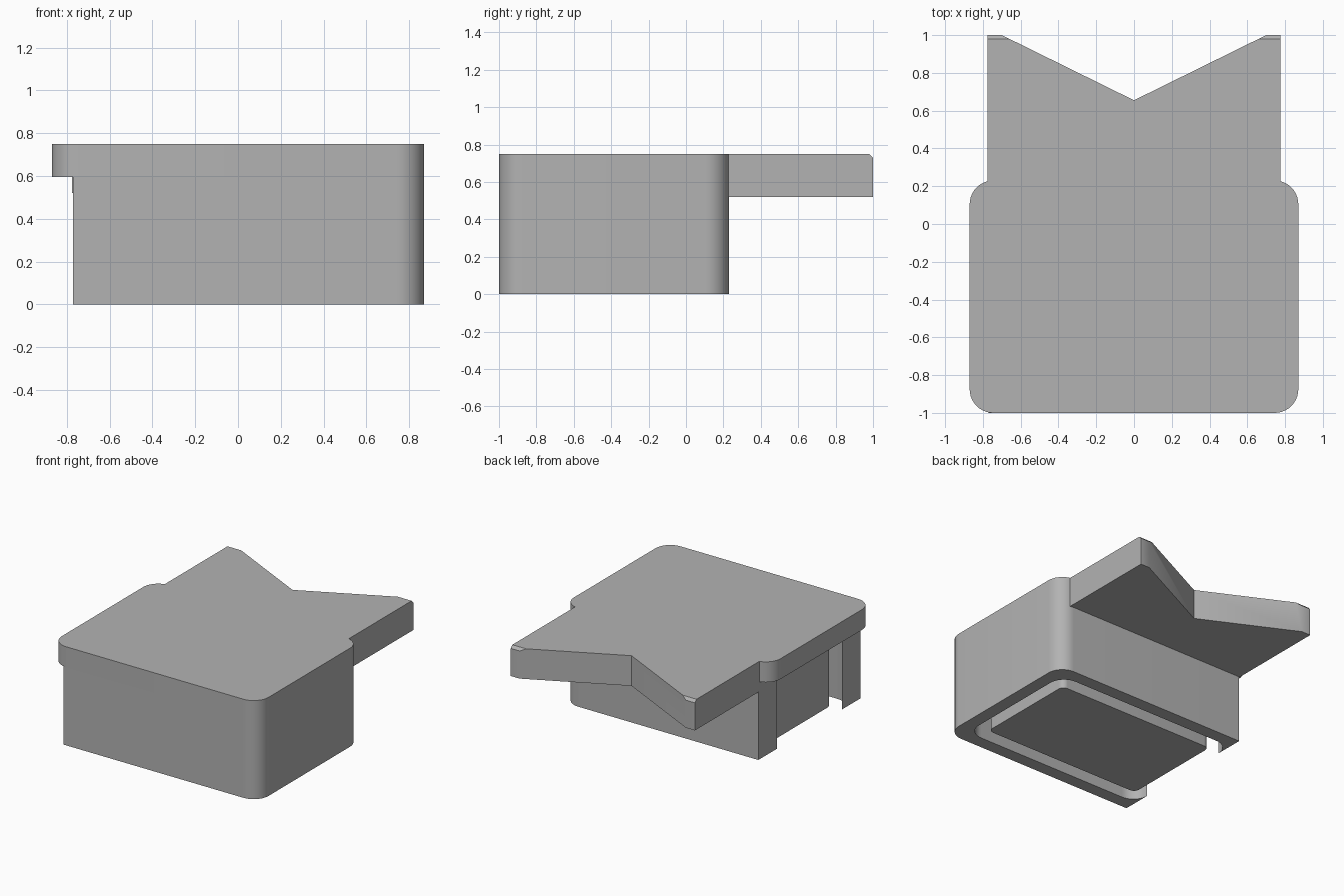
import bpy
import bmesh
from math import cos, sin, radians

if "Cube" in bpy.data.objects:
    bpy.data.objects.remove(bpy.data.objects["Cube"])

# Single plain grey
GREY = (0.45, 0.45, 0.45, 1)
grey = bpy.data.materials.new("plain grey")
grey.use_nodes = True
grey.diffuse_color = GREY
grey.node_tree.nodes["Principled BSDF"].inputs["Base Color"].default_value = GREY

# Main dimensions
TOP, LIP, WING_BOTTOM = 0.75, 0.595, 0.52
HALF_X, FRONT, BACK = 0.87, -1.0, 0.23
RADIUS, WALL = 0.125, 0.1
OPEN_X = -HALF_X + WALL          # the open side of the walls


def arc(cx, cy, r, start, end, steps=10):
    angles = [radians(start + (end - start) * i / steps) for i in range(steps + 1)]
    return [(cx + r * cos(a), cy + r * sin(a)) for a in angles]


def rounded_rect(x, y0, y1, r):
    return (arc(x - r, y0 + r, r, -90, 0) + arc(x - r, y1 - r, r, 0, 90)
            + arc(r - x, y1 - r, r, 90, 180) + arc(r - x, y0 + r, r, 180, 270))


def prism(name, outline, z0, z1, chamfer_y=None):
    bm = bmesh.new()
    base = bm.faces.new([bm.verts.new((x, y, z0)) for x, y in outline])
    top = bmesh.ops.extrude_face_region(bm, geom=[base])["geom"]
    verts = [v for v in top if isinstance(v, bmesh.types.BMVert)]
    bmesh.ops.translate(bm, verts=verts, vec=(0, 0, z1 - z0))
    if chamfer_y is not None:
        edges = [e for e in bm.edges
                 if all(v.co.y > chamfer_y - 0.001 and v.co.z > z1 - 0.001 for v in e.verts)]
        bmesh.ops.bevel(bm, geom=edges, offset=0.02, segments=1, affect="EDGES")
    bmesh.ops.recalc_face_normals(bm, faces=bm.faces)
    mesh = bpy.data.meshes.new(name)
    bm.to_mesh(mesh)
    bm.free()
    mesh.materials.append(grey)
    obj = bpy.data.objects.new(name, mesh)
    bpy.context.collection.objects.link(obj)
    bpy.ops.object.select_all(action="DESELECT")
    obj.select_set(True)
    bpy.context.view_layer.objects.active = obj
    bpy.ops.object.shade_smooth_by_angle(angle=radians(30))
    return obj


# Lid with rounded corners
prism("top_plate", rounded_rect(HALF_X, FRONT, BACK, RADIUS), LIP, TOP)

# Three-sided wall, open on one side, with a rounded inner channel
r = RADIUS
inner_x, inner_front, inner_back = HALF_X - WALL, FRONT + WALL, BACK - WALL
wall = [(OPEN_X, FRONT)]
wall += arc(HALF_X - r, FRONT + r, r, -90, 0)
wall += arc(HALF_X - r, BACK - r, r, 0, 90)
wall += [(OPEN_X, BACK)]
wall += arc(OPEN_X + r, inner_back - r, r, 180, 90)
wall += arc(inner_x - r, inner_back - r, r, 90, 0)
wall += arc(inner_x - r, inner_front + r, r, 0, -90)
wall += arc(OPEN_X + r, inner_front + r, r, 270, 180)
prism("outer_wall", wall, 0, LIP)

# Solid block inside the channel
prism("inner_block",
      rounded_rect(HALF_X - 2 * WALL, FRONT + 2 * WALL + 0.01, BACK - 2 * WALL - 0.01, 0.045),
      0, LIP)

# Rear wing with a V notch and chamfered tips
side = 0.775
wing = [(-side, BACK - 0.01), (side, BACK - 0.01), (side, 1), (0.7, 1),
        (0, 0.655), (-0.7, 1), (-side, 1)]
prism("rear_wing", wing, WING_BOTTOM, TOP, chamfer_y=1)
